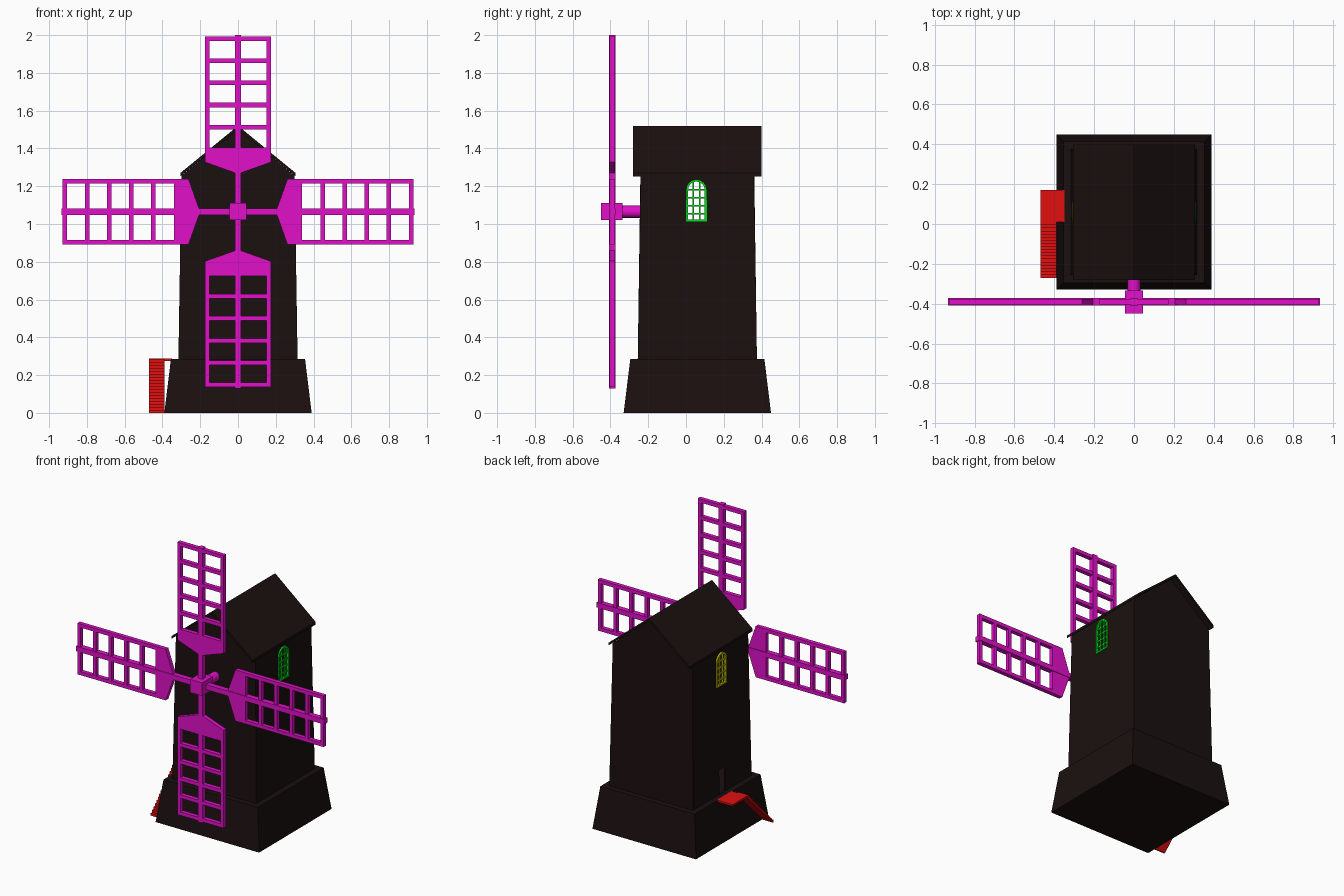
import bpy, bmesh, math
from mathutils import Matrix, Vector

if "Cube" in bpy.data.objects:
    bpy.data.objects.remove(bpy.data.objects["Cube"])

CY = 0.06                      # tower centre in y
HUB = Vector((0, -0.39, 1.065))


def material(name, rgb):
    m = bpy.data.materials.new(name)
    m.diffuse_color = (*rgb, 1)
    m.use_nodes = True
    m.node_tree.nodes["Principled BSDF"].inputs["Base Color"].default_value = m.diffuse_color
    return m


DARK = material("dark_timber", (0.011, 0.005, 0.005))
PINK = material("sail_magenta", (0.75, 0.005, 0.58))
RED = material("stair_red", (0.75, 0.005, 0.005))
GREEN = material("window_green", (0.0, 0.72, 0.01))
YELLOW = material("window_yellow", (0.65, 0.65, 0.0))


def finish(name, bm, mat):
    bmesh.ops.recalc_face_normals(bm, faces=bm.faces)
    me = bpy.data.meshes.new(name)
    bm.to_mesh(me)
    bm.free()
    ob = bpy.data.objects.new(name, me)
    bpy.context.collection.objects.link(ob)
    if mat:
        me.materials.append(mat)
    return ob


def box(bm, lo, hi, mx=Matrix()):
    lo, hi = Vector(lo), Vector(hi)
    m = mx @ Matrix.Translation((lo + hi) / 2) @ Matrix.Diagonal((*(hi - lo), 1))
    bmesh.ops.create_cube(bm, size=1, matrix=m)


def prism(bm, pts, offset, holes=(), mx=Matrix()):
    """Extrude a closed 3D outline by an offset vector."""
    face = bm.faces.new([bm.verts.new(mx @ Vector(p)) for p in pts])
    ext = bmesh.ops.extrude_face_region(bm, geom=[face], use_keep_orig=True)
    new = [v for v in ext["geom"] if isinstance(v, bmesh.types.BMVert)]
    bmesh.ops.translate(bm, verts=new, vec=mx.to_3x3() @ Vector(offset))


def square(bm, h, z):
    return [bm.verts.new((x * h, CY + y * h, z))
            for x, y in ((-1, -1), (1, -1), (1, 1), (-1, 1))]


def arch(w, z0, spring, n=8):
    """Round-headed outline in (y, z), centred on y = 0."""
    pts = [(-w, z0), (w, z0)]
    return pts + [(w * math.cos(math.pi * i / n), spring + w * math.sin(math.pi * i / n))
                  for i in range(n + 1)]


# Flared base
bm = bmesh.new()
a, b = square(bm, 0.39, 0), square(bm, 0.355, 0.285)
for i in range(4):
    j = (i + 1) % 4
    bm.faces.new((a[i], a[j], b[j], b[i]))
bm.faces.new(a)
bm.faces.new(b)
finish("base", bm, DARK)

# Hollow tapered tower with gables
bm = bmesh.new()
a, b = square(bm, 0.3155, 0.285), square(bm, 0.30, 1.255)
front, back = (bm.verts.new((0, CY + s * 0.298, 1.503)) for s in (-1, 1))
bm.faces.new((a[0], a[1], b[1], front, b[0]))
bm.faces.new((a[2], a[3], b[3], back, b[2]))
bm.faces.new((a[1], a[2], b[2], b[1]))
bm.faces.new((a[3], a[0], b[0], b[3]))
tower = finish("tower", bm, DARK)
s = tower.modifiers.new("walls", "SOLIDIFY")
s.thickness, s.offset = 0.01, -1

# Cutters for the window pair and the doorway
WY, WW, WZ, WS = 0.055, 0.055, 1.013, 1.181
bm = bmesh.new()
prism(bm, [(-0.5, WY + y, z) for y, z in arch(WW - 0.003, WZ + 0.003, WS)], (1, 0, 0))
box(bm, (-0.5, 0.03, 0.287), (-0.1, 0.09, 0.45))
cutter = finish("opening_cutter", bm, None)
cutter.hide_render = True
cutter.hide_viewport = True
c = tower.modifiers.new("openings", "BOOLEAN")
c.operation, c.object, c.solver = "DIFFERENCE", cutter, "EXACT"

# Thin gable roof
bm = bmesh.new()
profile = [(-0.305, 1.27), (0, 1.52), (0.305, 1.27), (0.305, 1.252), (0, 1.502), (-0.305, 1.252)]
prism(bm, [(x, -0.28, z) for x, z in profile], (0, 0.68, 0))
finish("roof", bm, DARK)


# Arched lattice windows
def window(name, side, mat):
    bm = bmesh.new()
    x0, dx = side * 0.295, side * 0.015
    outer = arch(WW, WZ, WS)
    inner = arch(WW - 0.011, WZ + 0.011, WS)
    n = len(outer)
    loops = [[bm.verts.new((x, WY + y, z)) for y, z in loop]
             for x, loop in ((x0, outer), (x0 + dx, outer), (x0 + dx, inner), (x0, inner))]
    for k in range(4):
        p, q = loops[k], loops[(k + 1) % 4]
        for i in range(n):
            j = (i + 1) % n
            bm.faces.new((p[i], p[j], q[j], q[i]))
    lo, hi = sorted((x0 + dx * 0.2, x0 + dx * 0.8))
    for y in (-0.017, 0.017):
        box(bm, (lo, WY + y - 0.004, WZ + 0.005), (hi, WY + y + 0.004, WS + 0.044))
    for i in range(1, 5):
        z = WZ + 0.042 * i
        box(bm, (lo, WY - 0.048, z - 0.004), (hi, WY + 0.048, z + 0.004))
    finish(name, bm, mat)


window("right_window", 1, GREEN)
window("left_window", -1, YELLOW)

# Landing and stairs on the left side
bm = bmesh.new()
box(bm, (-0.47, 0.01, 0.275), (-0.35, 0.17, 0.287))
finish("landing", bm, RED)

bm = bmesh.new()
N, RISE, RUN = 18, 0.285 / 18, 0.28 / 18
pts = []
for i in range(N):
    y = 0.01 - i * RUN
    z = 0.285 - i * RISE
    pts += [(-0.47, y, z), (-0.47, y - RUN, z)]
pts += [(-0.47, -0.27, 0), (-0.47, -0.262, 0), (-0.47, 0.01, 0.272)]
prism(bm, pts, (0.08, 0, 0))
finish("stairs", bm, RED)

# Hub and axle
bm = bmesh.new()
box(bm, HUB - Vector((0.045, 0.06, 0.045)), HUB + Vector((0.045, 0.055, 0.045)))
finish("hub", bm, PINK)
bm = bmesh.new()
bmesh.ops.create_cone(bm, cap_ends=True, segments=16, radius1=0.032, radius2=0.032, depth=0.14,
                      matrix=Matrix.Translation((0, -0.275, HUB.z)) @ Matrix.Rotation(math.pi / 2, 4, "X"))
axle = finish("axle", bm, PINK)
for p in axle.data.polygons:
    p.use_smooth = len(p.vertices) == 4

# Four lattice sails, each drawn pointing up and turned about the hub
for k, name in enumerate(("top", "right", "bottom", "left")):
    mx = Matrix.Translation(HUB) @ Matrix.Rotation(k * math.pi / 2, 4, "Y")
    bm = bmesh.new()
    box(bm, (-0.017, -0.018, 0), (0.017, 0.018, 0.935), mx)
    for sx in (-1, 1):
        x0, x1 = sorted((sx * 0.15, sx * 0.174))
        box(bm, (x0, -0.014, 0.335), (x1, 0.014, 0.928), mx)
    for i in range(5):
        r = 0.916 - i * 0.117
        box(bm, (-0.15, -0.014, r - 0.012), (0.15, 0.014, r + 0.012), mx)
    prism(bm, [(x, -0.014, r) for x, r in ((-0.174, 0.34), (-0.174, 0.262), (0, 0.2),
                                           (0.174, 0.262), (0.174, 0.34))],
          (0, 0.028, 0), mx=mx)
    finish(name + "_sail", bm, PINK)
